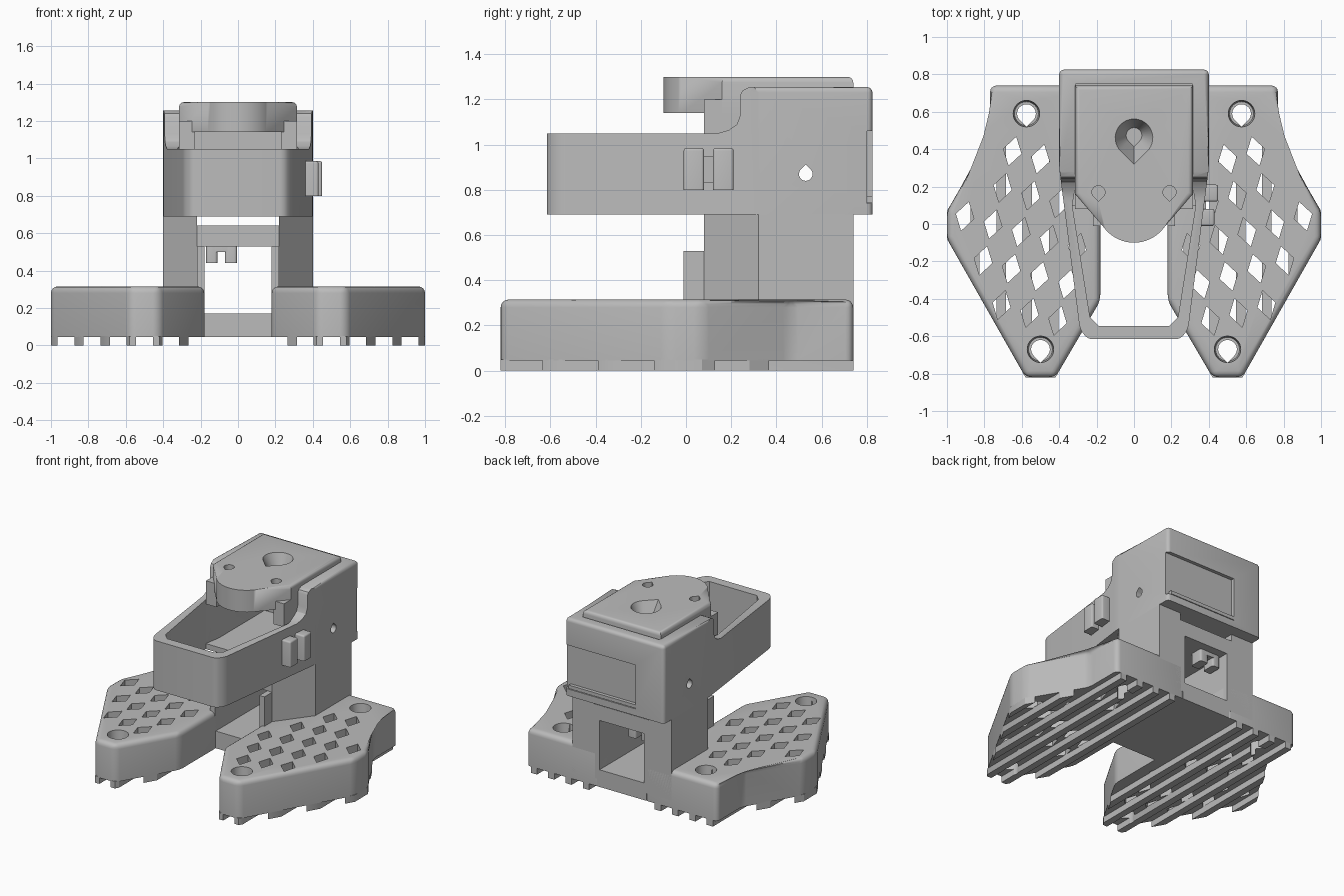
import bpy, bmesh, math
from mathutils import Vector

if "Cube" in bpy.data.objects:
    bpy.data.objects.remove(bpy.data.objects["Cube"])

GREY = (0.5, 0.5, 0.5, 1)
grey = bpy.data.materials.new("matte grey plastic")
grey.use_nodes = True
grey.diffuse_color = GREY
grey.node_tree.nodes["Principled BSDF"].inputs["Base Color"].default_value = GREY


def prism(name, outlines, z0, z1, bevel=0, upright=False, axis="z", taper=1):
    """Extrude one or more outlines; optionally round top and upright edges."""
    bm = bmesh.new()
    for pts in outlines:
        c = sum((Vector(p) for p in pts), Vector((0, 0))) / len(pts)
        low = [bm.verts.new((*(c + (Vector(p) - c) * taper), z0)) for p in pts]
        top = [bm.verts.new((*p, z1)) for p in pts]
        bm.faces.new(low[::-1])
        bm.faces.new(top)
        for i in range(len(pts)):
            j = (i + 1) % len(pts)
            bm.faces.new((low[i], low[j], top[j], top[i]))
    if bevel:
        edges = [e for e in bm.edges if min(v.co.z for v in e.verts) == max(v.co.z for v in bm.verts)
                 or (upright and e.verts[0].co.z != e.verts[1].co.z)]
        bmesh.ops.bevel(bm, geom=edges, offset=bevel, segments=4, profile=0.5,
                        affect="EDGES", clamp_overlap=True)
    if axis == "x":
        for v in bm.verts:
            v.co = (v.co.z, v.co.x, v.co.y)
    bmesh.ops.recalc_face_normals(bm, faces=bm.faces)
    mesh = bpy.data.meshes.new(name)
    bm.to_mesh(mesh)
    bm.free()
    obj = bpy.data.objects.new(name, mesh)
    bpy.context.collection.objects.link(obj)
    mesh.materials.append(grey)
    return obj


def rect(x0, x1, y0, y1):
    return [(x0, y0), (x1, y0), (x1, y1), (x0, y1)]


def box(name, x0, x1, y0, y1, z0, z1, bevel=0):
    return prism(name, [rect(x0, x1, y0, y1)], z0, z1, bevel, True)


def circle(x, y, r, n=32):
    return [(x + r * math.cos(2 * math.pi * i / n), y + r * math.sin(2 * math.pi * i / n)) for i in range(n)]


def teardrop(x, y, r, tip=-1):
    """Circle with a right-angled point towards tip."""
    arc = [math.radians(-45 + 270 * i / 28) for i in range(29)]
    pts = [(x + r * math.cos(a), y - tip * r * math.sin(a)) for a in arc]
    pts.append((x, y + tip * r * math.sqrt(2)))
    return pts if tip < 0 else pts[::-1]


def both(half):
    """Close a right-hand outline with its mirror image."""
    return half + [(-x, y) for x, y in reversed(half) if abs(x) > 1e-6]


def finish(obj, cuts=(), keep=(), mirror=False):
    """Apply the cutters and the mirror, then shade."""
    for cutter, how in [(c, "DIFFERENCE") for c in cuts] + [(c, "INTERSECT") for c in keep]:
        m = obj.modifiers.new("cut", "BOOLEAN")
        m.operation, m.solver, m.object = how, "EXACT", cutter
    if mirror:
        m = obj.modifiers.new("mirror", "MIRROR")
        m.use_mirror_merge = False
    bpy.context.view_layer.update()
    graph = bpy.context.evaluated_depsgraph_get()
    mesh = bpy.data.meshes.new_from_object(obj.evaluated_get(graph))
    obj.modifiers.clear()
    obj.data = mesh
    for c in (*cuts, *keep):
        bpy.data.objects.remove(c)
    bpy.ops.object.select_all(action="DESELECT")
    obj.select_set(True)
    bpy.context.view_layer.objects.active = obj
    bpy.ops.object.shade_smooth_by_angle(angle=math.radians(30))


# Foot pads: slab, screw holes and a tilted lattice of diamonds
PAD = [(0.18, -0.41), (0.42, -0.82), (0.58, -0.82), (1, -0.08), (1, 0.07), (0.77, 0.46),
       (0.77, 0.74), (0.18, 0.74)]
SCREWS = [(0.575, 0.59), (0.5, -0.67)]
ZONE = [(0.19, -0.41), (0.42, -0.8), (0.58, -0.8), (1, -0.08), (1, 0.07), (0.75, 0.5), (0.4, 0.5), (0.2, 0.05)]


def fits(p):
    for a, b in zip(ZONE, ZONE[1:] + ZONE[:1]):
        a, b = Vector(a), Vector(b)
        d = (b - a).normalized()
        if d.x * (p - a).y - d.y * (p - a).x < 0.05:
            return False
    return all((p - Vector(s)).length > 0.15 for s in SCREWS)


across, down = Vector((0.15, 0.042)), Vector((0.052, -0.195))
u, v = across.normalized() * 0.05, down.normalized() * 0.08
diamonds = []
for i in range(-5, 6):
    for j in range(-5, 6):
        p = Vector((0.604, -0.043)) + across * i + down * j
        if fits(p):
            diamonds.append([tuple(p + q) for q in (u, -v, -u, v)])

pad = prism("foot_pad", [PAD], 0.045, 0.315, 0.035, True)
finish(pad, cuts=[
    prism("lattice_cutter", diamonds, -0.1, 0.5),
    prism("counterbore_cutter", [circle(x, y, 0.085) for x, y in SCREWS], 0.22, 0.5, taper=0.75),
    prism("screw_cutter", [teardrop(x, y, 0.05) for x, y in SCREWS], -0.1, 0.5)], mirror=True)

# Tread ribs under the pads, clipped to the pad outline
ribs = prism("tread_ribs", [PAD], 0, 0.05)
strips = [rect(x - 0.025, x + 0.025, -1, 1) for x in (0.29 + 0.14 * k for k in range(6))]
finish(ribs, cuts=[prism("rib_screw_cutter", [teardrop(x, y, 0.05) for x, y in SCREWS], -0.1, 0.5)],
       keep=[prism("rib_strips", strips, -0.1, 0.2)], mirror=True)

finish(box("bridge_floor", -0.2, 0.2, 0, 0.74, 0.045, 0.17))

# Column cheeks with a stepped front and a channel at the top
cheek = prism("column_cheek", [[(0.18, -0.01), (0.22, -0.01), (0.22, 0.08), (0.4, 0.32), (0.4, 0.74), (0.18, 0.74)]],
              0.1, 0.69)
finish(cheek, cuts=[box("step_cutter", 0, 0.6, -0.2, 0.08, 0.53, 0.8),
                    box("channel_cutter", 0, 0.22, -0.2, 0.9, 0.64, 0.8)], mirror=True)
finish(box("column_bridge", -0.22, 0.22, 0.08, 0.74, 0.53, 0.64))

# Cable clip hanging in the tunnel
for x0, x1, z0 in ((-0.17, -0.11, 0.44), (-0.07, -0.005, 0.44), (-0.17, -0.005, 0.5)):
    finish(box("cable_clip", x0, x1, 0.58, 0.68, z0, 0.55, 0.015))

# Upper housing: tapered tray with a tall rear box
outer = both([(0.25, -0.615), (0.29, -0.56), (0.4, 0.3), (0.4, 0.825)])
inner = both([(0.19, -0.545), (0.235, -0.5), (0.33, 0.1), (0.31, 0.22), (0.31, 0.75)])
profile = [(-1, 1.05), (0.14, 1.05), (0.19, 1.065), (0.225, 1.09), (0.24, 1.13), (0.24, 1.22),
           (0.25, 1.24), (0.28, 1.255), (0.28, 1.4), (-1, 1.4)]
housing = prism("housing", [outer], 0.69, 1.255, 0.025, True)
finish(housing, cuts=[
    prism("slope_cutter", [profile], -1, 1, axis="x"),
    prism("cavity_cutter", [inner], 0.6, 1.4),
    prism("side_hole_cutter", [teardrop(0.53, 0.87, 0.03, 1)], -1, 1, axis="x"),
    box("door_cutter", -0.17, 0.45, 0.8, 0.9, 0.74, 1.06)])
finish(box("housing_floor", -0.34, 0.34, 0.1, 0.78, 0.69, 0.73))
finish(box("door_ledge", -0.17, 0.37, 0.79, 0.825, 0.745, 0.77))

# Pair of side clips on the left wall
for y0, x0, x1 in ((-0.01, 0.33, 0.43), (0.12, 0.36, 0.45)):
    finish(box("side_clip", x0, x1, y0, y0 + 0.09, 0.8, 0.985, 0.012))
finish(box("side_clip_web", 0.34, 0.385, 0.02, 0.18, 0.83, 0.95))

# Cap with rounded nose, teardrop well and two screw holes
nose = [(0.2 * math.sin(math.radians(a)), 0.1 - 0.2 * math.cos(math.radians(a))) for a in range(0, 60, 6)]
cap = prism("cap", [both(nose + [(0.315, 0.16), (0.315, 0.74)])], 1.14, 1.3, 0.025)
finish(cap, cuts=[
    prism("well_cutter", [teardrop(0, 0.46, 0.105)], 1.17, 1.31, taper=0.4),
    prism("cap_screw_cutter", [teardrop(x, 0.17, 0.035) for x in (-0.19, 0.19)], 1.22, 1.4)])
finish(box("cap_skirt", 0.23, 0.315, 0.08, 0.74, 1.03, 1.2), mirror=True)
